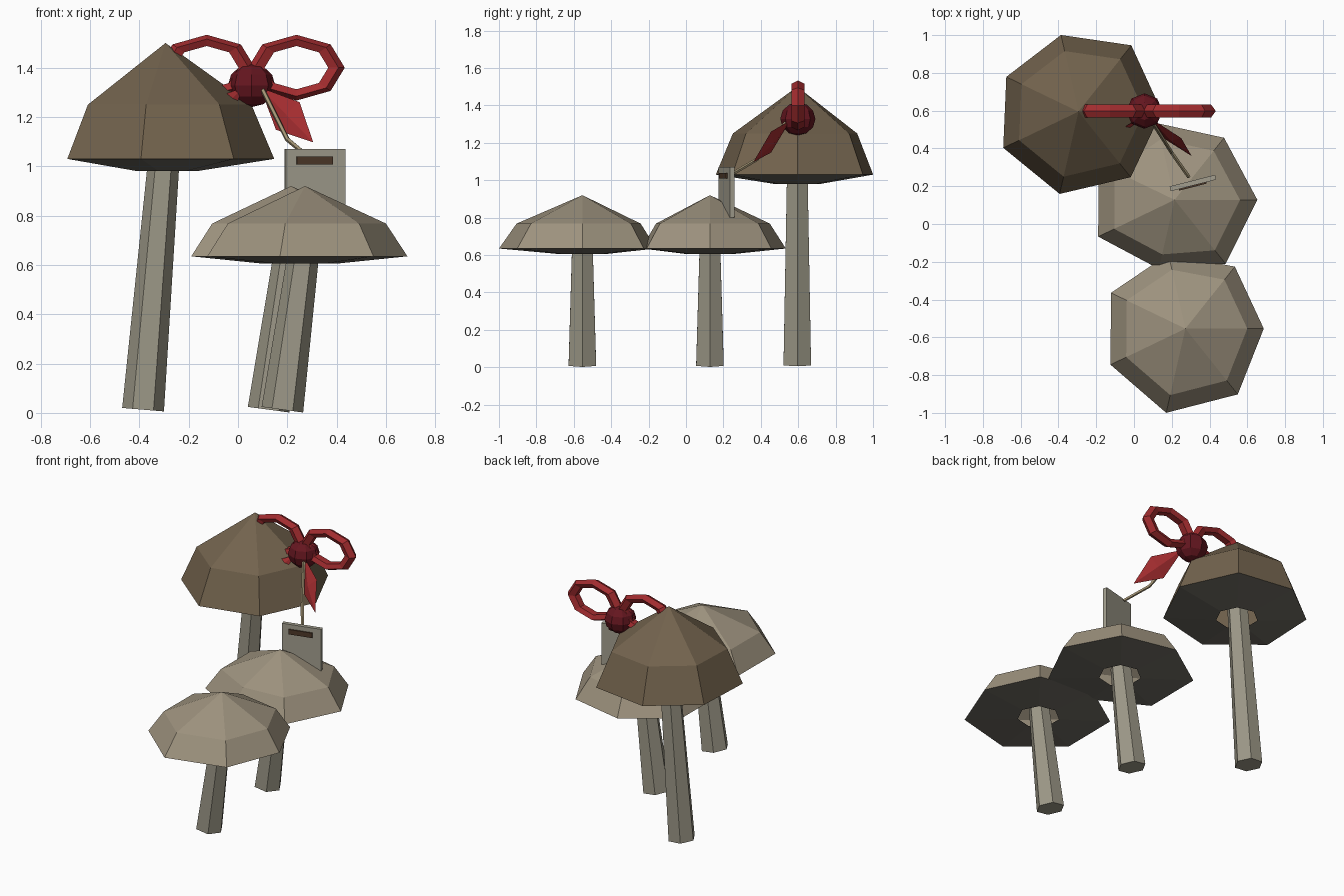
import bpy, math
from mathutils import Vector, Matrix

if "Cube" in bpy.data.objects:
    bpy.data.objects.remove(bpy.data.objects["Cube"])


def material(name, rgb):
    m = bpy.data.materials.new(name)
    m.diffuse_color = (*rgb, 1)
    m.use_nodes = True
    m.node_tree.nodes["Principled BSDF"].inputs["Base Color"].default_value = m.diffuse_color
    return m


BROWN = material("brown_cap", (0.17, 0.125, 0.075))
TAN = material("tan_cap", (0.34, 0.29, 0.21))
STEM = material("stem", (0.33, 0.31, 0.24))
GILL = material("gills", (0.16, 0.15, 0.125))
RED = material("ribbon_red", (0.36, 0.025, 0.028))
KNOT = material("knot_red", (0.13, 0.008, 0.014))
PLATE = material("plate", (0.36, 0.34, 0.27))
BAR = material("bar", (0.075, 0.04, 0.022))
STRING = material("string", (0.36, 0.29, 0.17))


def mesh_object(name, verts, faces, mat):
    me = bpy.data.meshes.new(name)
    me.from_pydata([tuple(v) for v in verts], [], faces)
    me.materials.append(mat)
    ob = bpy.data.objects.new(name, me)
    bpy.context.collection.objects.link(ob)
    return ob


def finish(name, mat):
    ob = bpy.context.object
    ob.name = name
    ob.data.materials.append(mat)
    return ob


def bridge(a, b, n):
    return [(a + i, a + (i + 1) % n, b + (i + 1) % n, b + i) for i in range(n)]


def ring(center, radii, scale, z):
    n = len(radii)
    return [(center[0] + r * scale * math.cos(math.tau * i / n),
             center[1] + r * scale * math.sin(math.tau * i / n), z)
            for i, r in enumerate(radii)]


def tube(name, points, radii, sides, mat):
    # straight-segment tube, with the first cross-section corner towards x
    axis = (points[-1] - points[0]).normalized()
    u = (Vector((1, 0, 0)) - axis * axis.x).normalized()
    v = axis.cross(u)
    verts, faces = [], []
    for p, r in zip(points, radii):
        for i in range(sides):
            a = math.tau * i / sides
            verts.append(p + r * (u * math.cos(a) + v * math.sin(a)))
    for k in range(len(points) - 1):
        faces += bridge(k * sides, (k + 1) * sides, sides)
    faces.append(tuple(reversed(range(sides))))
    faces.append(tuple(range(len(verts) - sides, len(verts))))
    return mesh_object(name, verts, faces, mat)


def mushroom(name, c, radii, z_gill, z_rim, z_shoulder, z_top, foot_x, cap_mat):
    n = len(radii)
    # faceted cap: rim, shoulder, apex
    verts = ring(c, radii, 1, z_rim) + ring(c, radii, 0.79, z_shoulder)
    verts.append((c[0], c[1], z_top))
    faces = bridge(0, n, n) + [(n + i, n + (i + 1) % n, 2 * n) for i in range(n)]
    mesh_object(name + "_cap", verts, faces, cap_mat)
    # gills: shallow underside with an opening round the stem
    verts = ring(c, [0.125] * n, 1, z_gill) + ring(c, radii, 1, z_rim)
    mesh_object(name + "_gills", verts, bridge(0, n, n), GILL)
    # leaning, tapered stem
    foot = Vector((foot_x, c[1], 0.013))
    top = Vector((c[0] - 0.004, c[1], z_rim + 0.03))
    tube(name + "_stem", [foot, top], [0.085, 0.063], 6, STEM)


mushroom("tall_mushroom", (-0.294, 0.595),
         [0.441, 0.449, 0.416, 0.424, 0.442, 0.447, 0.444],
         0.98, 1.03, 1.25, 1.50, -0.385, BROWN)
mushroom("middle_mushroom", (0.215, 0.128),
         [0.438, 0.42, 0.416, 0.447, 0.449, 0.375, 0.433],
         0.605, 0.635, 0.768, 0.92, 0.124, TAN)
mushroom("front_mushroom", (0.272, -0.554),
         [0.415, 0.42, 0.405, 0.437, 0.44, 0.457, 0.445],
         0.605, 0.635, 0.768, 0.92, 0.18, TAN)

# bow knot
BX, BY = 0.055, 0.598
bpy.ops.mesh.primitive_uv_sphere_add(segments=8, ring_count=6, radius=1,
                                     location=(BX, BY, 1.328))
bpy.context.object.scale = (0.096, 0.094, 0.088)
finish("bow_knot", KNOT)

for side, label in ((-1, "left"), (1, "right")):
    # bow loop
    bpy.ops.mesh.primitive_torus_add(major_segments=8, minor_segments=5,
                                     major_radius=0.159, minor_radius=0.037,
                                     location=(BX + side * 0.182, BY, 1.40),
                                     rotation=(math.pi / 2, 0, 0))
    bpy.context.object.scale = (1, 0.68, 1)
    finish(label + "_bow_loop", RED)
    # diamond-shaped ribbon tail
    start = Vector((0.035, -0.04, 1.32))
    tip = Vector((0.25, -0.238, 1.097))
    mid = start.lerp(tip, 0.52)
    w = Vector((0.048, 0, 0.056))
    t = (tip - start).cross(w).normalized() * 0.018
    pts = [start, tip, mid + w, mid + t, mid - w, mid - t]
    pts = [Vector((BX + side * p.x, BY + p.y, p.z)) for p in pts]
    faces = []
    for i in range(4):
        a, b = 2 + i, 2 + (i + 1) % 4
        faces += [(0, a, b)[::side], (1, b, a)[::side]]
    mesh_object(label + "_bow_tail", pts, faces, RED)

# string from bow to plate
tube("tag_string", [Vector((0.10, 0.535, 1.31)), Vector((0.20, 0.377, 1.11)),
                    Vector((0.29, 0.25, 1.035))], [0.01] * 3, 5, STRING)

# hanging plate and its dark bar
turn = Matrix.Translation((0.312, 0.217, 0)) @ Matrix.Rotation(math.radians(14.3), 4, 'Z')
for name, loc, size, mat in (("tag_plate", (0, 0, 0.935), (0.248, 0.026, 0.27), PLATE),
                             ("tag_bar", (-0.005, -0.014, 1.024), (0.15, 0.014, 0.032), BAR)):
    bpy.ops.mesh.primitive_cube_add(size=1)
    bpy.context.object.matrix_world = (turn @ Matrix.Translation(loc)
                                       @ Matrix.Diagonal((*size, 1)))
    finish(name, mat)
